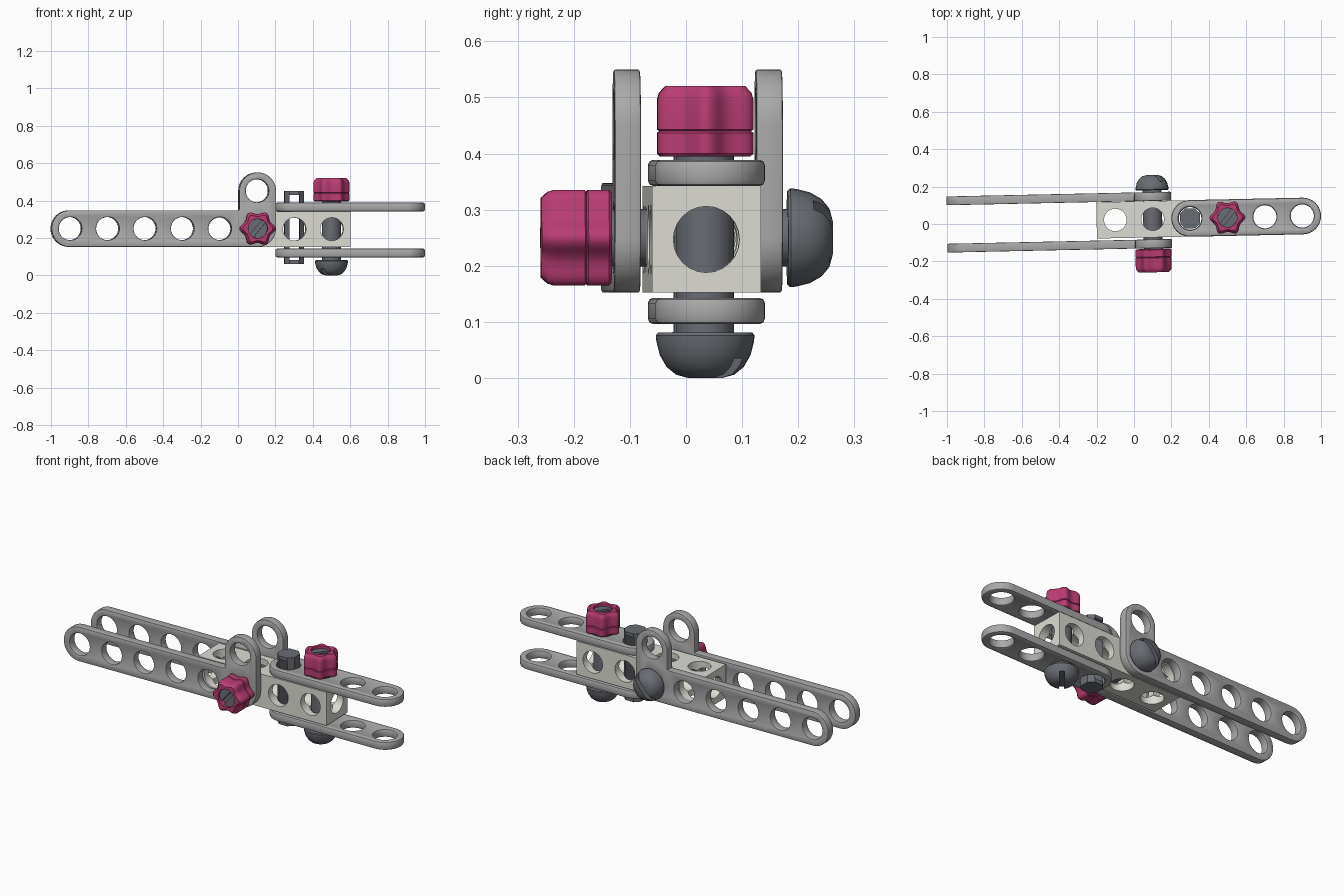
import bpy, bmesh
from math import pi, sin, cos, radians
from mathutils import Matrix, Vector

if "Cube" in bpy.data.objects:
    bpy.data.objects.remove(bpy.data.objects["Cube"])

# whole assembly is turned very slightly about z
FRAME = Matrix.Translation((0, 0.0235, 0)) @ Matrix.Rotation(0.0213, 4, 'Z')
R, T = 0.098, 0.047          # plate half width, plate thickness
MID = 0.25                   # height of the side holes


def material(name, rgb):
    m = bpy.data.materials.new(name)
    m.diffuse_color = (*rgb, 1)
    m.use_nodes = True
    m.node_tree.nodes["Principled BSDF"].inputs["Base Color"].default_value = m.diffuse_color
    return m


PLATE = material("plate_grey", (0.40, 0.40, 0.40))
BEAM = material("beam_offwhite", (0.72, 0.72, 0.66))
STEEL = material("bolt_dark_grey", (0.14, 0.15, 0.17))
PINK = material("knob_pink", (0.48, 0.045, 0.17))


def arc(cx, cy, r, a0, a1, n=10):
    return [(cx + r * cos(radians(a0 + (a1 - a0) * i / n)),
             cy + r * sin(radians(a0 + (a1 - a0) * i / n))) for i in range(n + 1)]


def circle(r, n=28, cx=0, cy=0):
    return arc(cx, cy, r, 0, 360, n)[:-1]


def loft(bm, rings, mat=Matrix()):
    """Skin a stack of (outline, z) rings and cap both ends."""
    vs = [[bm.verts.new(mat @ Vector((x, y, z))) for x, y in pts] for pts, z in rings]
    n = len(vs[0])
    for a, b in zip(vs, vs[1:]):
        for i in range(n):
            bm.faces.new((a[i], a[(i + 1) % n], b[(i + 1) % n], b[i]))
    bm.faces.new(vs[0][::-1])
    bm.faces.new(vs[-1])


def box(bm, size, mat):
    bmesh.ops.create_cube(bm, size=1, matrix=mat @ Matrix.Diagonal((*size, 1)))


def to_object(name, bm):
    bmesh.ops.recalc_face_normals(bm, faces=bm.faces[:])
    me = bpy.data.meshes.new(name)
    bm.to_mesh(me)
    bm.free()
    ob = bpy.data.objects.new(name, me)
    bpy.context.collection.objects.link(ob)
    return ob


def finish(name, bm, mat, cutters=(), bevel=0, place=Matrix()):
    """Cut, bevel, bake the modifiers, shade and place a part."""
    ob = to_object(name, bm)
    helpers = [to_object("cutter", c) for c in cutters]
    for h in helpers:
        h.hide_render = True
        mod = ob.modifiers.new("cut", 'BOOLEAN')
        mod.operation, mod.solver, mod.object = 'DIFFERENCE', 'EXACT', h
    if bevel:
        mod = ob.modifiers.new("bevel", 'BEVEL')
        mod.width, mod.segments = bevel, 2
        mod.limit_method, mod.angle_limit = 'ANGLE', radians(40)
    dg = bpy.context.evaluated_depsgraph_get()
    me = bpy.data.meshes.new_from_object(ob.evaluated_get(dg))
    ob.modifiers.clear()
    ob.data = me
    for h in helpers:
        bpy.data.objects.remove(h)
    me.materials.clear()
    me.materials.append(mat)
    me.shade_smooth()
    me.set_sharp_from_angle(angle=radians(32))
    ob.matrix_world = FRAME @ place
    return ob


def plate(name, outline, holes, place):
    bm, cut = bmesh.new(), bmesh.new()
    loft(bm, [(outline, 0), (outline, T)])
    for x, y in holes:
        c = circle(0.062, 28, x, y)
        loft(cut, [(c, -0.05), (c, T + 0.05)])
    finish(name, bm, PLATE, [cut], 0.01, place)


# L-shaped side plates
ell = (arc(-0.902, MID, R, 90, 270, 20) + arc(0.102, MID, R, -90, 0)
       + arc(0.102, 0.452, R, 0, 180, 20) + [(0.004, MID + R)])
ell_holes = [(-0.9 + 0.2 * i, MID) for i in range(6)] + [(0.1, 0.452)]
for name, y in (("front_side_plate", -0.108), ("back_side_plate", 0.145)):
    plate(name, ell, ell_holes,
          Matrix.Translation((0, y, 0)) @ Matrix.Rotation(pi / 2, 4, 'X'))

# straight top and bottom plates
strap = arc(0.298, 0, R, 90, 270, 20) + arc(0.902, 0, R, -90, 90, 20)
strap_holes = [(0.3 + 0.2 * i, 0) for i in range(4)]
for name, z in (("top_plate", 0.342), ("bottom_plate", 0.096)):
    plate(name, strap, strap_holes, Matrix.Translation((0, 0, z)))

# central square beam, drilled along all three axes
bm = bmesh.new()
box(bm, (0.8, 0.194, 0.19), Matrix.Translation((0.2, 0, 0.247)))
cut_x, cut_y, cut_z = bmesh.new(), bmesh.new(), bmesh.new()
for x in (-0.1, 0.1, 0.3, 0.5):
    at = Matrix.Translation((x, 0, 0.247))
    loft(cut_z, [(circle(0.0605), -0.2), (circle(0.0605), 0.2)], at)
    loft(cut_y, [(circle(0.0615), -0.2), (circle(0.0615), 0.2)],
         at @ Matrix.Rotation(pi / 2, 4, 'X'))
loft(cut_x, [(circle(0.059, 24), -0.6), (circle(0.059, 24), 0.6)],
     Matrix.Translation((0.2, 0, 0.247)) @ Matrix.Rotation(pi / 2, 4, 'Y'))
finish("drilled_beam", bm, BEAM, [cut_x, cut_y, cut_z])


# bolt with slotted dome head, and lobed knob at the other end
def lobes(r, n=72):
    pts = []
    for i in range(n):
        a = 2 * pi * i / n
        k = r * (0.9 + 0.1 * cos(6 * a) - 0.02 * sin(6 * a) ** 2)
        pts.append((k * cos(a), k * sin(a)))
    return pts


def fastener(prefix, place):
    bm, cut = bmesh.new(), bmesh.new()
    dome = [(0.03, 0), (0.052, 0.006), (0.069, 0.02), (0.081, 0.041), (0.087, 0.065),
            (0.088, 0.076), (0.084, 0.081), (0.051, 0.081), (0.051, 0.505)]
    loft(bm, [(circle(r), z) for r, z in dome])
    turn = Matrix.Rotation(radians(50), 4, 'Z')
    box(cut, (0.3, 0.024, 0.06), Matrix.Translation((0, 0, 0.005)) @ turn)
    box(cut, (0.3, 0.022, 0.06), Matrix.Translation((0, 0, 0.515)) @ turn)
    finish(prefix + "_bolt", bm, STEEL, [cut], 0, place)

    bm, bore = bmesh.new(), bmesh.new()
    stack = [(0.090, 0.395), (0.096, 0.400), (0.096, 0.437), (0.091, 0.440),
             (0.096, 0.443), (0.096, 0.496), (0.092, 0.508), (0.080, 0.520)]
    loft(bm, [(lobes(r), z) for r, z in stack])
    loft(bore, [(circle(0.0515), 0.3), (circle(0.0515), 0.6)])
    finish(prefix + "_knob", bm, PINK, [bore], 0, place)


fastener("upright", Matrix.Translation((0.5, 0, 0)))
fastener("cross", Matrix.Translation((0.1, 0.236, MID)) @ Matrix.Rotation(pi / 2, 4, 'X'))

# eight-sided locking pin with a long window through it
bm, cut = bmesh.new(), bmesh.new()
w, c = 0.053, 0.026
octagon = [(w, -c), (w, c), (c, w), (-c, w), (-w, c), (-w, -c), (-c, -w), (c, -w)]
loft(bm, [(octagon, 0.06), (octagon, 0.45)])
box(cut, (0.054, 0.3, 0.348), Matrix.Translation((0, 0, 0.256)))
finish("locking_pin", bm, STEEL, [cut], 0, Matrix.Translation((0.3, 0, 0)))
